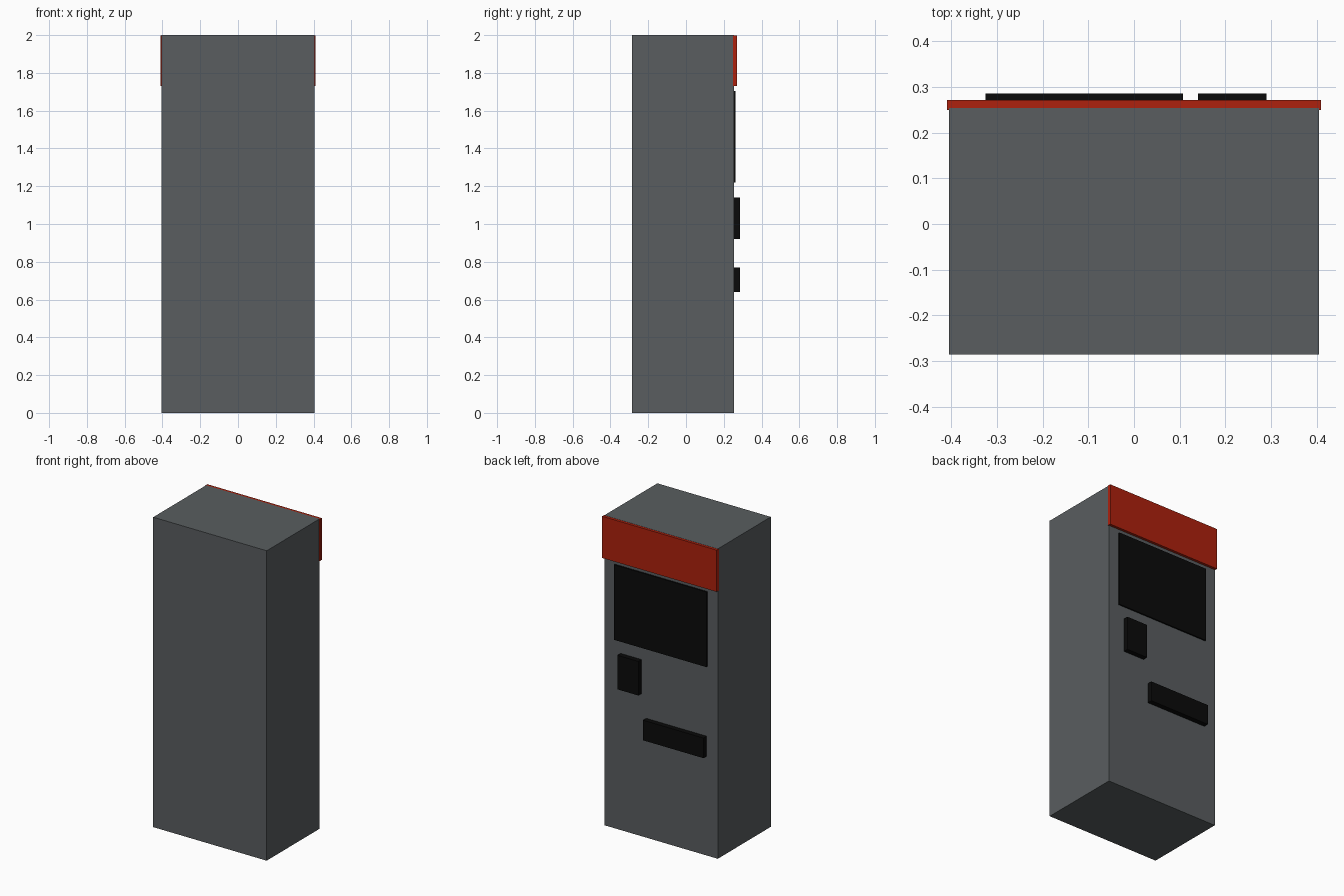
import bpy

if "Cube" in bpy.data.objects:
    bpy.data.objects.remove(bpy.data.objects["Cube"], do_unlink=True)


def material(name, rgb):
    mat = bpy.data.materials.new(name)
    mat.use_nodes = True
    mat.diffuse_color = (*rgb, 1)
    mat.node_tree.nodes["Principled BSDF"].inputs["Base Color"].default_value = (*rgb, 1)
    return mat


def box(name, x, y, z, mat):
    """Box from (low, high) ranges along each axis."""
    spans = (x, y, z)
    bpy.ops.mesh.primitive_cube_add(size=1, location=[(a + b) / 2 for a, b in spans])
    obj = bpy.context.object
    obj.name = name
    obj.scale = [b - a for a, b in spans]
    bpy.ops.object.transform_apply(location=False, rotation=False, scale=True)
    obj.data.materials.append(mat)
    return obj


grey = material("slate grey", (0.10, 0.11, 0.115))
red = material("signal red", (0.42, 0.015, 0.004))
black = material("black", (0.003, 0.003, 0.003))

BACK = 0.254  # plane of the panel side

# Cabinet and header band
box("cabinet", (-0.405, 0.405), (-0.286, BACK), (0, 2), grey)
box("header_band", (-0.409, 0.409), (BACK - 0.004, 0.271), (1.73, 1.999), red)

# Fittings on the panel side
box("screen", (-0.33, 0.33), (BACK - 0.01, 0.263), (1.22, 1.705), black)
box("keypad", (0.14, 0.29), (BACK - 0.01, 0.286), (0.92, 1.14), black)
box("dispenser_slot", (-0.325, 0.107), (BACK - 0.01, 0.286), (0.64, 0.77), black)
